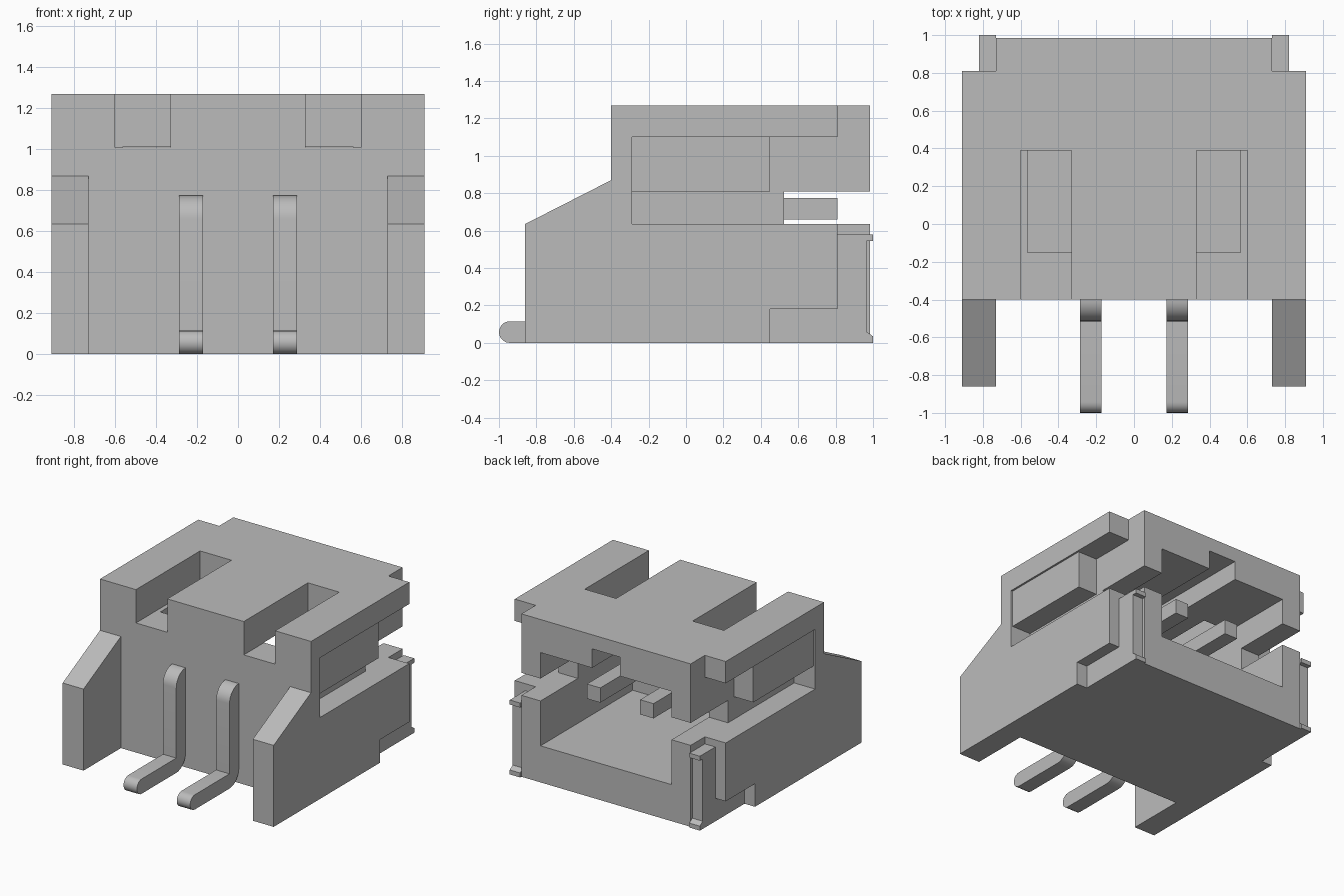
import bpy
import bmesh
import math

if "Cube" in bpy.data.objects:
    bpy.data.objects.remove(bpy.data.objects["Cube"])

grey = bpy.data.materials.new("plain_grey")
grey.use_nodes = True
grey.diffuse_color = (0.5, 0.5, 0.5, 1)
grey.node_tree.nodes["Principled BSDF"].inputs["Base Color"].default_value = (0.5, 0.5, 0.5, 1)


def prism(name, points, axis, low, high):
    """Extrude a flat outline along x (outline in y, z) or z (outline in x, y)."""
    bm = bmesh.new()
    place = (lambda a, b: (low, a, b)) if axis == "x" else (lambda a, b: (a, b, low))
    face = bm.faces.new([bm.verts.new(place(a, b)) for a, b in points])
    moved = bmesh.ops.extrude_face_region(bm, geom=[face])["geom"]
    step = (high - low, 0, 0) if axis == "x" else (0, 0, high - low)
    bmesh.ops.translate(bm, vec=step, verts=[v for v in moved if isinstance(v, bmesh.types.BMVert)])
    bmesh.ops.recalc_face_normals(bm, faces=bm.faces)
    mesh = bpy.data.meshes.new(name)
    bm.to_mesh(mesh)
    bm.free()
    mesh.materials.append(grey)
    obj = bpy.data.objects.new(name, mesh)
    bpy.context.collection.objects.link(obj)
    return obj


def box(name, x, y, z):
    return prism(name, [(x[0], y[0]), (x[1], y[0]), (x[1], y[1]), (x[0], y[1])], "z", *z)


def both(x, side):
    return sorted((x[0] * side, x[1] * side))


def cut(target, cutter):
    cutter.hide_render = True
    mod = target.modifiers.new("cut", "BOOLEAN")
    mod.operation = "DIFFERENCE"
    mod.solver = "EXACT"
    mod.object = cutter
    bpy.context.view_layer.objects.active = target
    bpy.ops.object.modifier_apply(modifier=mod.name)
    bpy.data.objects.remove(cutter)


# Housing: plan outline with two front arms and stepped rear corners
half = [(0.73, -0.4), (0.73, -0.86), (0.91, -0.86), (0.91, 0.81), (0.73, 0.81), (0.73, 0.985)]
outline = half + [(-x, y) for x, y in reversed(half)]
housing = prism("housing", outline, "z", 0, 1.27)

# Sloped arm tops
cut(housing, prism("arm_slope", [(-0.9, 0.615), (-0.4, 0.87), (-0.4, 1.4), (-0.9, 1.4)], "x", -1, 1))

# Plug cavity, key groove in its roof, and rear slot across both walls
cut(housing, box("cavity", (-0.565, 0.565), (-0.15, 1.1), (0.285, 1.012)))
cut(housing, box("key_groove", (-0.12, 0.12), (-0.15, 1.1), (0.9, 1.16)))
cut(housing, box("rear_slot", (-1, 1), (0.525, 1.1), (0.635, 0.81)))

# Roof notches, side recesses and rear foot undercuts
side_cuts = [
    ((0.33, 0.6), (-0.5, 0.39), (1.01, 1.4)),
    ((0.73, 1), (-0.29, 0.9), (0.635, 0.81)),
    ((0.73, 1), (0.45, 0.9), (0.7, 1.1)),
    ((0.895, 1), (-0.29, 0.5), (0.75, 1.1)),
    ((0.82, 1), (0.45, 0.9), (-0.1, 0.18)),
]
for side in (1, -1):
    for x, y, z in side_cuts:
        cut(housing, box("side_cut", both(x, side), y, z))

# Rear solder clips with a lip at top and bottom
clip = [(0.8, 0), (1, 0), (1, 0.035), (0.965, 0.06), (0.965, 0.545), (1, 0.545), (1, 0.58), (0.8, 0.58)]
for side, label in ((1, "left"), (-1, "right")):
    prism(label + "_clip", clip, "x", *both((0.73, 0.82), side))


def arc(cy, cz, r, start, end, n=10):
    angles = [math.radians(start + (end - start) * i / n) for i in range(n + 1)]
    return [(cy + r * math.cos(a), cz + r * math.sin(a)) for a in angles]


# Bent contact pins: rounded foot, upright and straight inner blade
t = 0.115
pin = arc(-1 + t / 2, t / 2, t / 2, 270, 90)
pin += [(-0.4 - t, t)]
pin += arc(-0.4, 0.775 - t, t, 180, 90)
pin += [(0.81, 0.775), (0.81, 0.775 - t), (-0.4, 0.775 - t)]
pin += arc(-0.4 - t, t, t, 0, -90)
for side, label in ((1, "left"), (-1, "right")):
    obj = prism(label + "_pin", pin, "x", *both((0.172, 0.287), side))
    bpy.ops.object.select_all(action="DESELECT")
    obj.select_set(True)
    bpy.context.view_layer.objects.active = obj
    bpy.ops.object.shade_smooth_by_angle(angle=math.radians(30))
